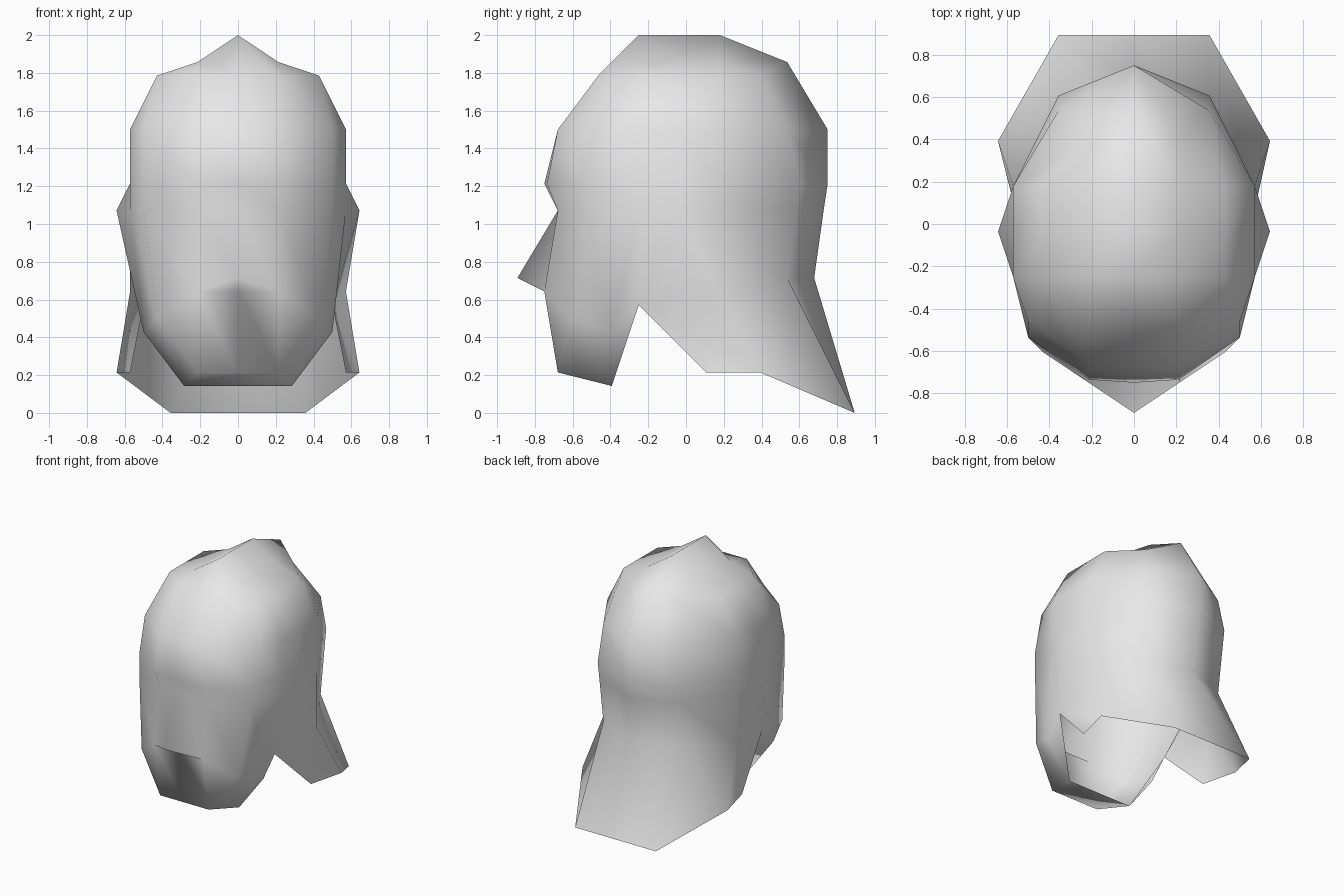
import bpy
import bmesh

UNIT = 1 / 14          # the design grid: all sizes below are in these steps

cube = bpy.data.objects.get("Cube")
if cube:
    bpy.data.objects.remove(cube, do_unlink=True)


def flat_colour(name, rgb):
    mat = bpy.data.materials.new(name)
    mat.use_nodes = True
    colour = (*rgb, 1.0)
    mat.diffuse_color = colour
    mat.node_tree.nodes["Principled BSDF"].inputs["Base Color"].default_value = colour
    return mat


def ring(height, *points):
    """Half a ring, from the front round to the back; a point may give its own height."""
    return [p if len(p) == 3 else (*p, height) for p in points]


# Crown: raised centre crest, its shoulders, and the edge of the dome
front_peak, back_peak = (0, -3.5), (0, 2.5)
front_shoulder, back_shoulder = (3, -3.5), (3, 2.5)
front_corner, back_corner = (6, -3.5), (6, 2.5)
crest = ring(28, front_peak, front_peak, front_peak, front_peak,
             (0, -.5), back_peak, back_peak, back_peak)
shoulder = ring(26, (*front_peak, 28), front_shoulder, front_shoulder, front_shoulder,
                (3, -.5), back_shoulder, back_shoulder, (*back_peak, 28))
dome = ring(25, (0, -6.5), (3, -6.5), front_corner, front_corner,
            (6, -.5), back_corner, (3, 5.5), (0, 7.5, 26))

# Skull: temple, brow and ear rings
temple = ring(21, (0, -9.5), (3, -9.5), (7, -6.5), (8, -3.5),
              (8, -.5), (8, 2.5), (5, 7.5), (0, 10.5))
brow = ring(17, (0, -10.5), (3, -10.3), (7, -7.5), (8, -3.5),
            (8, -.5), (8, 2.5), (5, 8.5), (0, 10.5))
ear = ring(15, (0, -9.5), (3, -9.5), (7, -7.5), (8, -3.5),
           (9, -.5), (8, 2.5), (5, 8.2), (0, 10.2))

# Face mask: pointed nose, tucked lip, chin and its underside
lip, jaw, cheek, notch = (3, -10.5, 9), (6, -8.5, 7), (7, -5.5, 6), (7, -3.5, 8)
nape = ring(10, (8, 2.5, 9), (5, 7.5), (0, 9.5))
nose = [(0, -12.5, 10), lip, jaw, cheek, notch]
tuck = [(0, -10.5, 9), lip, jaw, cheek, notch]
chin = ring(3, (0, -9.5), (3, -9.5)) + [jaw, cheek, notch]
under = ring(2, (0, -5.5), (4, -5.5), (4, -5.5), (4, -5.5), (4, -5.5))

# Neck guard: flares out from the nape
nape_edge = [notch] + nape
guard_edge = ring(3, (8, 1.5), (9, 5.5), (5, 12.5, 0), (0, 12.5, 0))

strips = [
    [crest, shoulder, dome, temple, brow, ear, nose + nape],
    [nose, tuck, chin, under],
    [nape_edge, guard_edge],
]

bm = bmesh.new()
verts = {}


def vert(point, side):
    key = (point[0] * side, point[1], point[2])
    if key not in verts:
        verts[key] = bm.verts.new([c * UNIT for c in key])
    return verts[key]


def skin(upper, lower, side):
    """Join two half rings with faces, dropping repeated corners."""
    for i in range(len(upper) - 1):
        loop = [upper[i], lower[i], lower[i + 1], upper[i + 1]]
        corners = list(dict.fromkeys(vert(p, side) for p in loop))
        if len(corners) > 2:
            bm.faces.new(corners[::side])


for strip in strips:
    for upper, lower in zip(strip, strip[1:]):
        for side in (1, -1):
            skin(upper, lower, side)

for v in [v for v in bm.verts if not v.link_faces]:
    bm.verts.remove(v)
for face in bm.faces:
    face.smooth = True

mesh = bpy.data.meshes.new("helmet_shell")
bm.to_mesh(mesh)
bm.free()
mesh.materials.append(flat_colour("light_grey", (0.8, 0.8, 0.8)))
helmet = bpy.data.objects.new("helmet_shell", mesh)
bpy.context.collection.objects.link(helmet)
